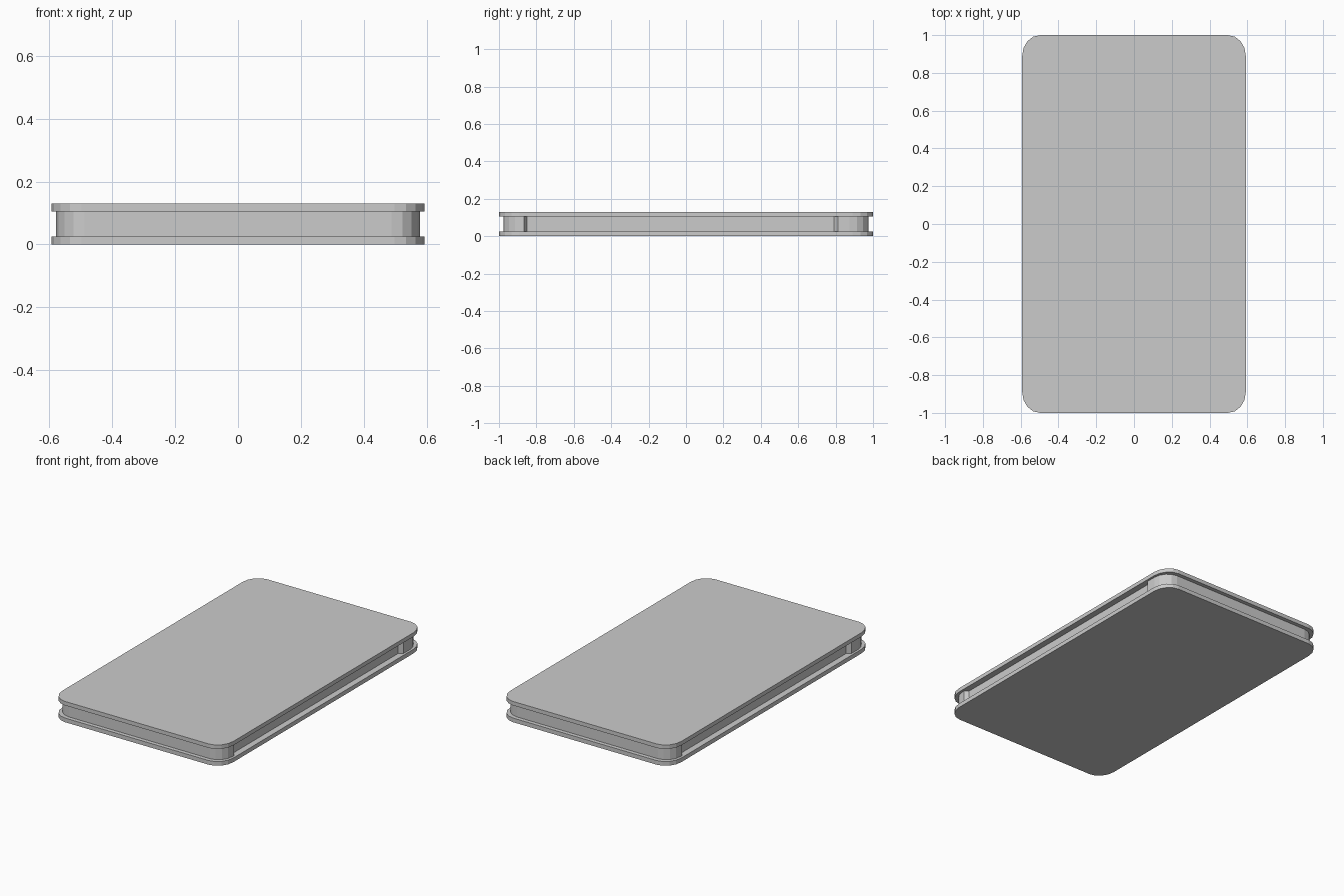
import bpy, bmesh, math

if "Cube" in bpy.data.objects:
    bpy.data.objects.remove(bpy.data.objects["Cube"])


def corner(cx, cy, rx, ry, start, seg=4):
    """Points of one rounded corner, running counter-clockwise."""
    pts = []
    for i in range(seg + 1):
        a = math.radians(start + 90 * i / seg)
        pts.append((cx + rx * math.cos(a), cy + ry * math.sin(a)))
    return pts


def extrude(name, outline, z0, z1):
    """Closed prism from a flat outline."""
    bm = bmesh.new()
    face = bm.faces.new([bm.verts.new((x, y, z0)) for x, y in outline])
    top = bmesh.ops.extrude_face_region(bm, geom=[face])
    verts = [v for v in top["geom"] if isinstance(v, bmesh.types.BMVert)]
    bmesh.ops.translate(bm, verts=verts, vec=(0, 0, z1 - z0))
    bmesh.ops.recalc_face_normals(bm, faces=bm.faces)
    mesh = bpy.data.meshes.new(name)
    bm.to_mesh(mesh)
    bm.free()
    obj = bpy.data.objects.new(name, mesh)
    bpy.context.collection.objects.link(obj)
    return obj


def half_turn(pts):
    """Complete an outline with its copy turned by 180 degrees."""
    return pts + [(-x, -y) for x, y in pts]


# Top and bottom plates
W, L, RX, RY = 0.592, 1.0, 0.095, 0.11
plate = half_turn(corner(W - RX, -L + RY, RX, RY, 270) +
                  corner(W - RX, L - RY, RX, RY, 0))
extrude("bottom_plate", plate, 0, 0.026)
extrude("top_plate", plate, 0.105, 0.13)

# Inset core with a shallow slanted-end recess along each long side
w, l, rx, ry, depth = 0.578, 0.975, 0.09, 0.10, 0.025
recess = [(w, -0.866), (w - depth, -0.85), (w - depth, 0.79), (w, 0.812)]
core = half_turn(corner(w - rx, -l + ry, rx, ry, 270)[:-1] +
                 recess +
                 corner(w - rx, l - ry, rx, ry, 0))
extrude("core", core, 0.026, 0.105)
